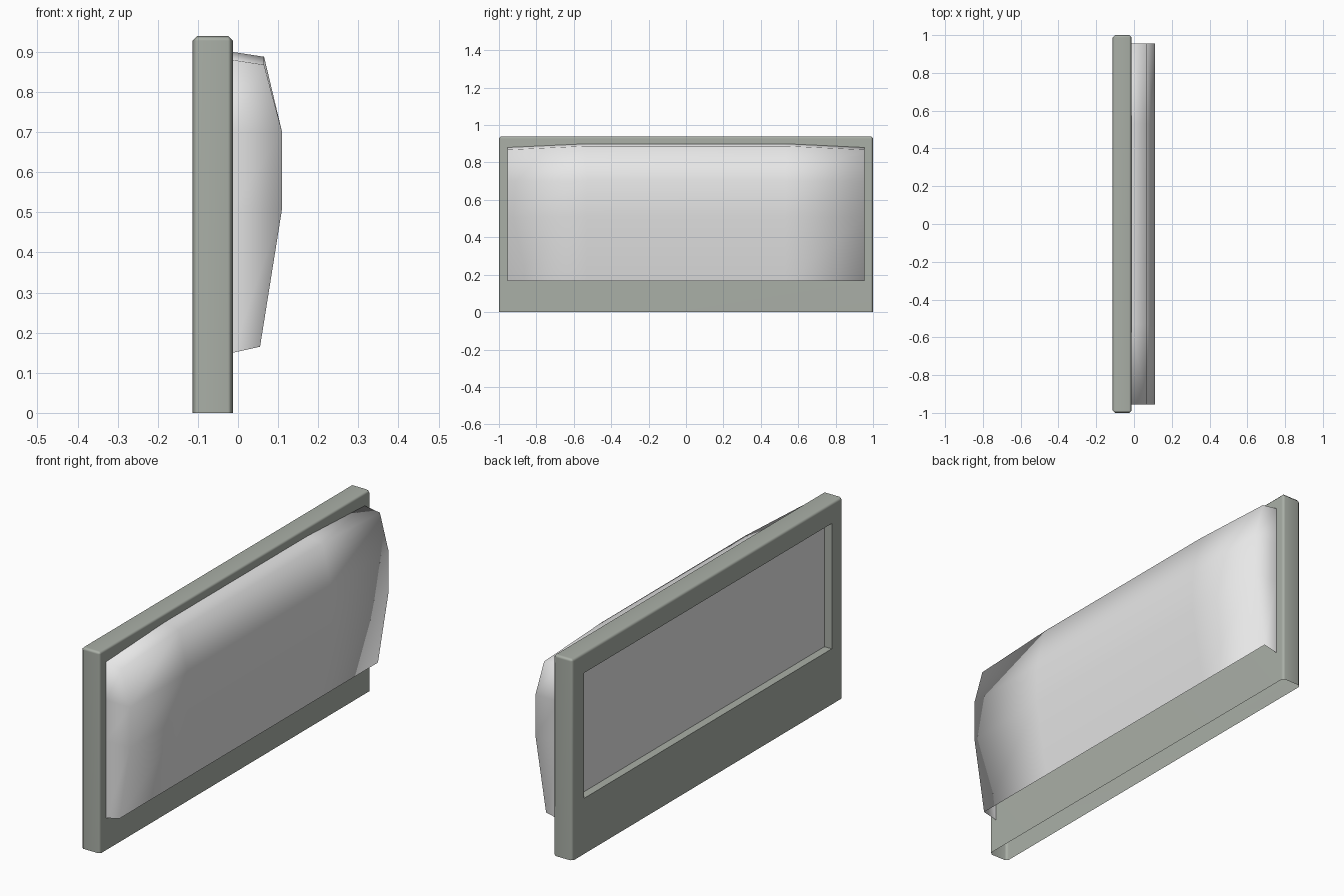
import bpy
import bmesh
from mathutils import Vector

default = bpy.data.objects.get("Cube")
if default:
    bpy.data.objects.remove(default, do_unlink=True)


def make_material(name, rgb):
    mat = bpy.data.materials.new(name)
    mat.use_nodes = True
    mat.diffuse_color = (*rgb, 1)
    mat.node_tree.nodes["Principled BSDF"].inputs["Base Color"].default_value = (*rgb, 1)
    return mat


def make_object(name, bm, materials):
    mesh = bpy.data.meshes.new(name)
    bm.to_mesh(mesh)
    bm.free()
    obj = bpy.data.objects.new(name, mesh)
    bpy.context.collection.objects.link(obj)
    for mat in materials:
        mesh.materials.append(mat)
    bpy.ops.object.select_all(action="DESELECT")
    obj.select_set(True)
    bpy.context.view_layer.objects.active = obj
    return obj


frame_green = make_material("grey green frame", (0.40, 0.43, 0.385))
fabric_grey = make_material("light grey fabric", (0.8, 0.8, 0.8))

BACK, FRONT, HEIGHT = -0.113, -0.013, 0.94

# Frame: chamfered slab, open underneath
bm = bmesh.new()
bmesh.ops.create_cube(bm, size=1)
for v in bm.verts:
    v.co = (FRONT if v.co.x > 0 else BACK, v.co.y * 2, HEIGHT if v.co.z > 0 else 0)
edges = [e for e in bm.edges if max(v.co.z for v in e.verts) > 0]
bmesh.ops.bevel(bm, geom=edges, offset=0.012, segments=1, affect="EDGES")
bm.normal_update()
bottom = [f for f in bm.faces if f.normal.z < -0.9]
bmesh.ops.delete(bm, geom=bottom, context="FACES_ONLY")

# Recessed fabric panel in the back of the frame
panel = next(f for f in bm.faces if f.normal.x < -0.9)
bmesh.ops.inset_individual(bm, faces=[panel], thickness=0.05)
for v in panel.verts:
    v.co.y = 0.915 if v.co.y > 0 else -0.915
    v.co.z = 0.846 if v.co.z > HEIGHT / 2 else 0.26
bmesh.ops.inset_individual(bm, faces=[panel], thickness=0)
bmesh.ops.translate(bm, verts=panel.verts, vec=Vector((0.038, 0, 0)))
panel.material_index = 1
make_object("headboard_frame", bm, [frame_green, fabric_grey])
bpy.ops.object.shade_smooth_by_angle(angle=0.87)
weighted = bpy.context.object.modifiers.new("Flat large faces", "WEIGHTED_NORMAL")
weighted.keep_sharp = True

# Cushion: front profile swept along y, the top dropping towards both ends
profile = [(0.055, 0.165), (0.11, 0.51), (0.11, 0.70), (0.065, 0.888)]
rear = [0.15, 0.51, 0.70, 0.90]
stations = [(-0.955, 0.02), (-0.53, 0), (0.53, 0), (0.955, 0.02)]
bm = bmesh.new()
fronts, rears = [], []
for y, drop in stations:
    drops = [0, 0, 0, drop]
    fronts.append([bm.verts.new((x, y, z - d)) for (x, z), d in zip(profile, drops)])
    rears.append([bm.verts.new((FRONT, y, z - d)) for z, d in zip(rear, drops)])
for i in range(len(stations) - 1):
    for j in range(len(profile) - 1):
        bm.faces.new((fronts[i][j], fronts[i + 1][j], fronts[i + 1][j + 1], fronts[i][j + 1]))
    bm.faces.new((fronts[i][-1], fronts[i + 1][-1], rears[i + 1][-1], rears[i][-1]))
# End caps
for i in (0, -1):
    for j in range(len(profile) - 1):
        cap = [rears[i][j], fronts[i][j], fronts[i][j + 1], rears[i][j + 1]]
        bm.faces.new(cap if i == 0 else cap[::-1])
make_object("cushion", bm, [fabric_grey])
bpy.ops.object.shade_smooth()
